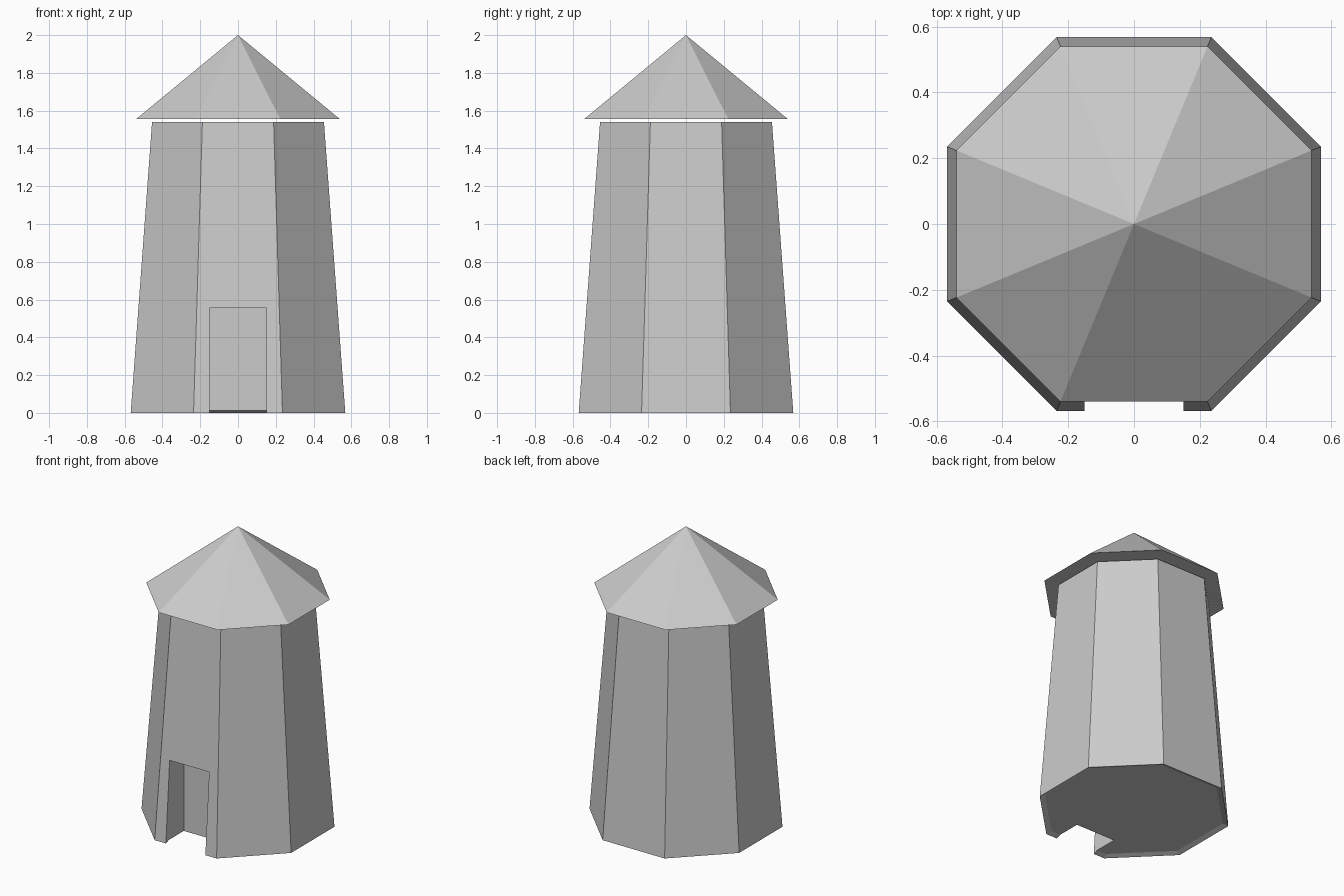
import bpy, bmesh, math

if "Cube" in bpy.data.objects:
    bpy.data.objects.remove(bpy.data.objects["Cube"])

SIDES = 8
grey = bpy.data.materials.new("light_grey")
grey.diffuse_color = (0.6, 0.6, 0.6, 1.0)
grey.use_nodes = True
grey.node_tree.nodes["Principled BSDF"].inputs["Base Color"].default_value = grey.diffuse_color


def ring(bm, apothem, z):
    """Octagon of vertices with flat sides facing the axes."""
    r = apothem / math.cos(math.pi / SIDES)
    return [bm.verts.new((r * math.cos(a), r * math.sin(a), z))
            for a in (2 * math.pi * (i + 0.5) / SIDES for i in range(SIDES))]


def bridge(bm, lower, upper):
    for i in range(SIDES):
        j = (i + 1) % SIDES
        bm.faces.new((lower[i], lower[j], upper[j], upper[i]))


def finish(bm, name):
    bmesh.ops.recalc_face_normals(bm, faces=bm.faces)
    mesh = bpy.data.meshes.new(name)
    bm.to_mesh(mesh)
    bm.free()
    mesh.materials.append(grey)
    obj = bpy.data.objects.new(name, mesh)
    bpy.context.collection.objects.link(obj)
    return obj


# Tapered tower body with a slightly recessed underside
bm = bmesh.new()
floor = ring(bm, 0.535, 0.012)
base = ring(bm, 0.568, 0.0)
top = ring(bm, 0.455, 1.54)
bm.faces.new(floor)
bridge(bm, floor, base)
bridge(bm, base, top)
bm.faces.new(top)
tower = finish(bm, "tower_body")

# Doorway recess cut into the front
bm = bmesh.new()
bmesh.ops.create_cube(bm, size=1.0)
x_half, y_front, y_back, z_low, z_high = 0.15, -0.8, -0.373, -0.2, 0.555
for v in bm.verts:
    v.co = (math.copysign(x_half, v.co.x),
            y_front if v.co.y < 0 else y_back,
            z_low if v.co.z < 0 else z_high)
cutter = finish(bm, "doorway_cutter")
cutter.hide_render = True
cutter.hide_viewport = True
cutter.display_type = 'WIRE'
cut = tower.modifiers.new("doorway", 'BOOLEAN')
cut.operation = 'DIFFERENCE'
cut.solver = 'EXACT'
cut.object = cutter

# Pyramid roof floating just above the body
bm = bmesh.new()
eaves = ring(bm, 0.54, 1.555)
apex = bm.verts.new((0, 0, 2.0))
bm.faces.new(eaves)
for i in range(SIDES):
    bm.faces.new((eaves[i], eaves[(i + 1) % SIDES], apex))
finish(bm, "roof")
